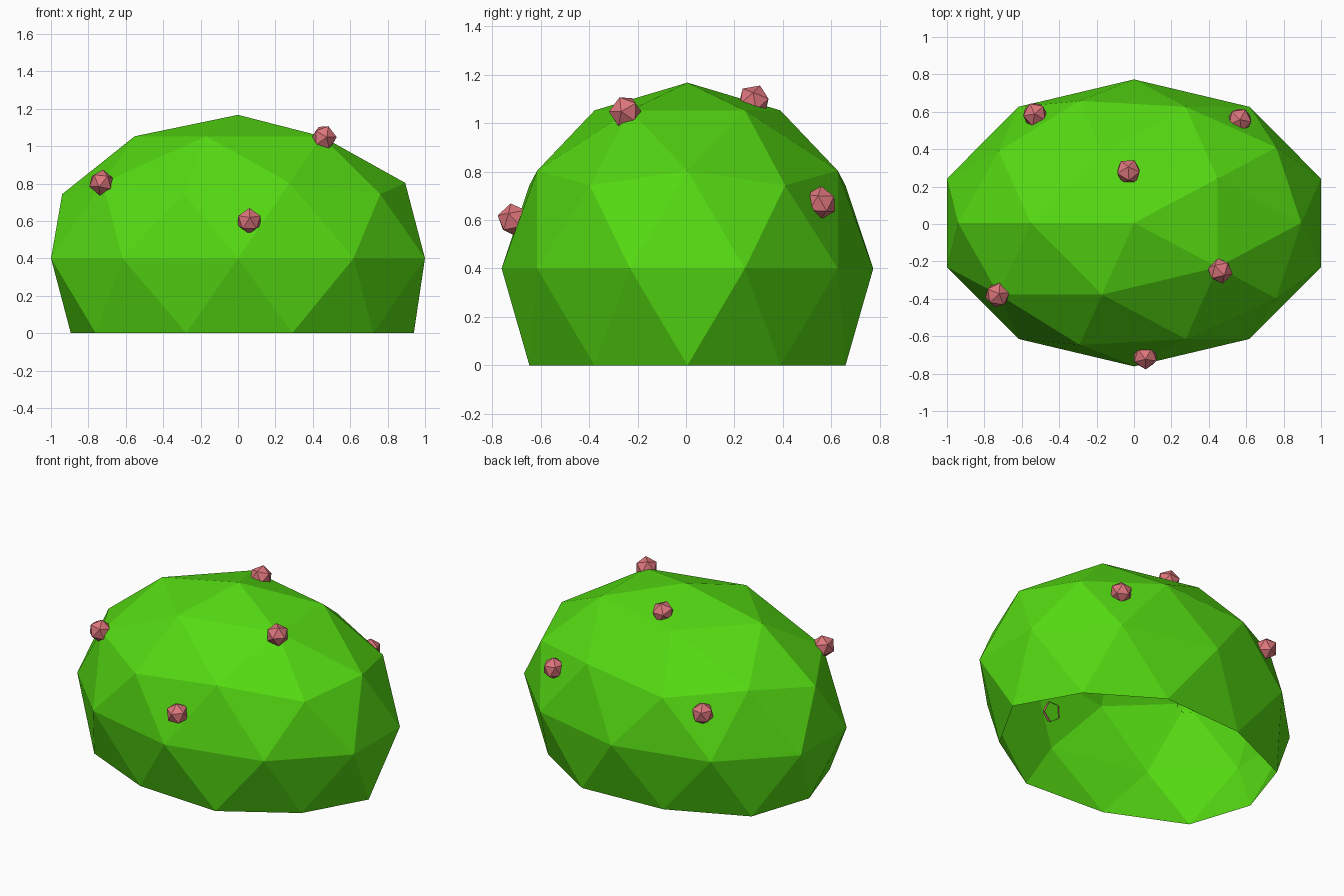
import bpy
import bmesh
from mathutils import Matrix, Vector

default = bpy.data.objects.get("Cube")
if default:
    bpy.data.objects.remove(default, do_unlink=True)

CENTER = Vector((0, 0.006, 0.4))
RADII = Vector((1.051, 0.767, 0.767))


def make_material(name, color):
    mat = bpy.data.materials.new(name)
    mat.use_nodes = True
    mat.diffuse_color = (*color, 1)
    mat.node_tree.nodes["Principled BSDF"].inputs["Base Color"].default_value = (*color, 1)
    return mat


def open_icosphere(name, subdivisions, radius, cut, mat):
    """Faceted icosphere with every vertex below the cut (unit height) removed."""
    bm = bmesh.new()
    bmesh.ops.create_icosphere(bm, subdivisions=subdivisions, radius=radius)
    low = [v for v in bm.verts if v.co.z < cut * radius]
    bmesh.ops.delete(bm, geom=low, context='VERTS')
    mesh = bpy.data.meshes.new(name)
    bm.to_mesh(mesh)
    bm.free()
    mesh.materials.append(mat)
    obj = bpy.data.objects.new(name, mesh)
    bpy.context.collection.objects.link(obj)
    return obj


leaf_green = make_material("leaf green", (0.09, 0.70, 0.006))
berry_pink = make_material("berry pink", (0.72, 0.18, 0.20))

# Bush: stretched open dome whose rim lies flat on the ground
bush = open_icosphere("bush", 2, 1, -0.6, leaf_green)
bush.data.transform(Matrix.Translation(CENTER) @ Matrix.Diagonal((*RADII, 1))
                    @ Matrix.Rotation(3.14159265, 4, 'Z'))
for v in bush.data.vertices:
    if v.co.z < 0.2:
        v.co.z = 0

# Berries: small open icosahedra sitting on the bush, pointing outward
berries = {
    "front_berry": (0.06, -0.71, 0.6),
    "front_right_berry": (-0.73, -0.38, 0.805),
    "front_left_berry": (0.46, -0.25, 1.045),
    "top_berry": (-0.03, 0.28, 1.09),
    "back_right_berry": (-0.53, 0.585, 0.68),
    "back_left_berry": (0.565, 0.555, 0.67),
}
for name, place in berries.items():
    berry = open_icosphere(name, 1, 0.07, -0.9, berry_pink)
    offset = Vector(place) - CENTER
    normal = Vector([o / r ** 2 for o, r in zip(offset, RADII)])
    turn = normal.to_track_quat('Z', 'Y').to_matrix().to_4x4()
    berry.matrix_world = (Matrix.Translation(place) @ turn
                          @ Matrix.Rotation(1.5708, 4, 'Z'))
